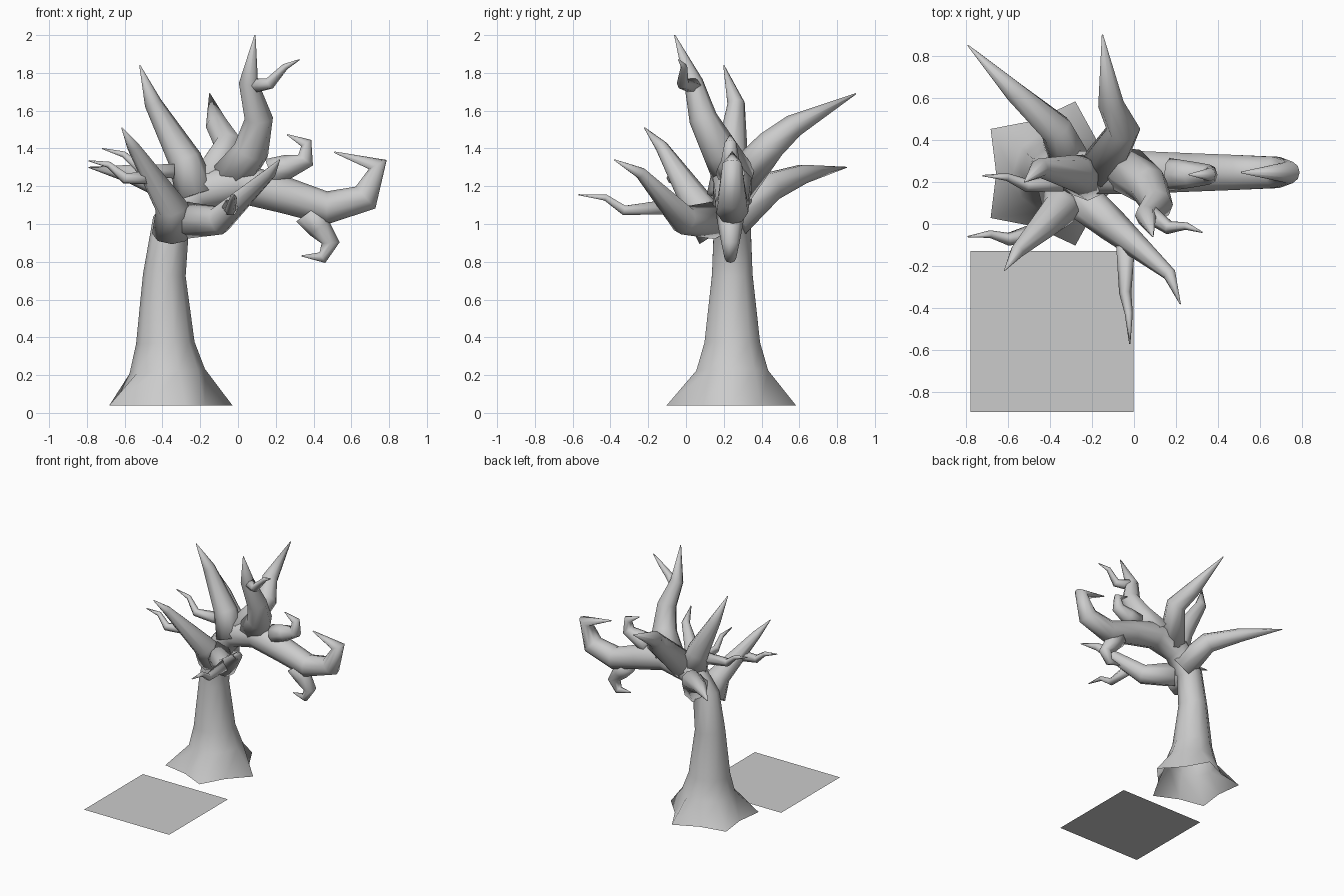
import bpy, bmesh, math
from mathutils import Vector

if "Cube" in bpy.data.objects:
    bpy.data.objects.remove(bpy.data.objects["Cube"])


def tube(name, path, radii, sides=8, base=None):
    """Skin a path with rings of the given radii; base is an optional first ring."""
    bm = bmesh.new()
    P = [Vector(p) for p in path]
    rings = [[bm.verts.new(v) for v in base]] if base else []
    u = None
    for i, p in enumerate(P):
        a = (p - P[max(i - 1, 0)]).normalized()
        b = (P[min(i + 1, len(P) - 1)] - p).normalized()
        t = (a + b).normalized()
        # carry the frame along the path so the limb does not twist
        if u is None:
            u = Vector((1, 0, 0)) if abs(t.x) < 0.8 else Vector((0, 1, 0))
        u = (u - t * u.dot(t)).normalized()
        w = t.cross(u)
        turns = [k * math.tau / sides for k in range(sides)]
        rings.append([bm.verts.new(p + radii[i] * (u * math.cos(g) + w * math.sin(g)))
                      for g in turns])
    for lo, hi in zip(rings, rings[1:]):
        for k in range(sides):
            n = (k + 1) % sides
            bm.faces.new((lo[k], lo[n], hi[n], hi[k]))
    bm.faces.new(rings[-1])
    if not base:
        bm.faces.new(rings[0][::-1])
    for f in bm.faces:
        f.smooth = True
    me = bpy.data.meshes.new(name)
    bm.to_mesh(me)
    bm.free()
    bpy.context.collection.objects.link(bpy.data.objects.new(name, me))


def limb(name, path, r, sides=8):
    """Limb whose radius falls from r to a sharp tip along its length."""
    P = [Vector(p) for p in path]
    run = [0]
    for a, b in zip(P, P[1:]):
        run.append(run[-1] + (b - a).length)
    tube(name, P, [max(r * (1 - s / run[-1]) ** 0.7, .003) for s in run], sides)


def hook(name, x, z, heading, turn):
    """Claw-like limb in the xz plane that curls by the same turn at each joint."""
    path = [Vector((x, .235, z))]
    for step in (.1, .1, .09, .11):
        path.append(path[-1] + step * Vector((math.cos(heading), 0, math.sin(heading))))
        if len(path) > 2:
            heading += turn
    limb(name, path, .078)


def twig(name, start, tip):
    """Thin S-shaped twig: sags near the middle, then rises to its tip."""
    a, b, sag = Vector(start), Vector(tip), Vector((-.01, -.03, -.045))
    limb(name, [a, a.lerp(b, .42) + sag, a.lerp(b, .7) - sag * .1, b], .045, 6)


# Trunk with an open five-pointed root flare, bending into the large hooked limb
star = []
for k in range(10):
    r, g = (.265 if k % 2 else .36), k * math.tau / 10
    star.append((-.39 + r * math.cos(g), .24 + r * math.sin(g), .04))
trunk = [(-.375, .22, .20), (-.385, .37, .155), (-.39, .73, .113), (-.355, 1, .102),
         (-.22, 1.17, .108), (0, 1.22, .108), (.24, 1.155, .097), (.47, 1.085, .088),
         (.675, 1.14, .078), (.74, 1.315, .053), (.51, 1.38, .004)]
tube("trunk_and_main_limb", [(x, .245, z) for x, z, r in trunk],
     [r for x, z, r in trunk], 10, star)

# Curled side limbs on the main limb
hook("upper_hook", .17, 1.27, math.radians(20), math.radians(68))
hook("lower_hook", .37, 1.06, math.radians(-53), math.radians(-66))

# Crown branches
limb("tall_branch", [(-.04, .26, 1.24), (.07, .18, 1.39), (.11, .09, 1.56),
                     (.055, .04, 1.75), (.09, -.06, 2)], .115)
limb("left_branch", [(-.22, .22, 1.15), (-.28, .24, 1.34), (-.45, .265, 1.64),
                     (-.52, .2, 1.84)], .11)
limb("front_left_branch", [(-.35, .16, .95), (-.35, .07, 1.09), (-.555, -.13, 1.41),
                           (-.615, -.22, 1.51)], .105)
limb("front_right_branch", [(-.29, .15, 1.02), (-.1, -.01, 1.02), (.17, -.24, 1.27),
                            (.22, -.38, 1.34)], .1)
limb("back_right_branch", [(-.16, .26, 1.2), (-.05, .45, 1.42), (-.11, .57, 1.52),
                           (-.15, .9, 1.69)], .11)
limb("back_left_branch", [(-.28, .25, 1.03), (-.37, .45, 1.2), (-.56, .62, 1.265),
                          (-.79, .85, 1.3)], .105)

# Thin twigs on the branches
twig("tall_twig", (.07, .05, 1.73), (.325, -.04, 1.87))
twig("front_left_twig", (-.44, -.03, 1.25), (-.79, -.06, 1.335))
twig("left_twig", (-.34, .2, 1.28), (-.72, .23, 1.4))
twig("front_twig", (-.04, -.1, 1.09), (-.02, -.57, 1.155))

# Flat square panel lying in front of the tree
bpy.ops.mesh.primitive_plane_add(size=1, location=(-.39, -.51, 0))
panel = bpy.context.object
panel.name = "flat_panel"
panel.scale = (.775, .765, 1)
